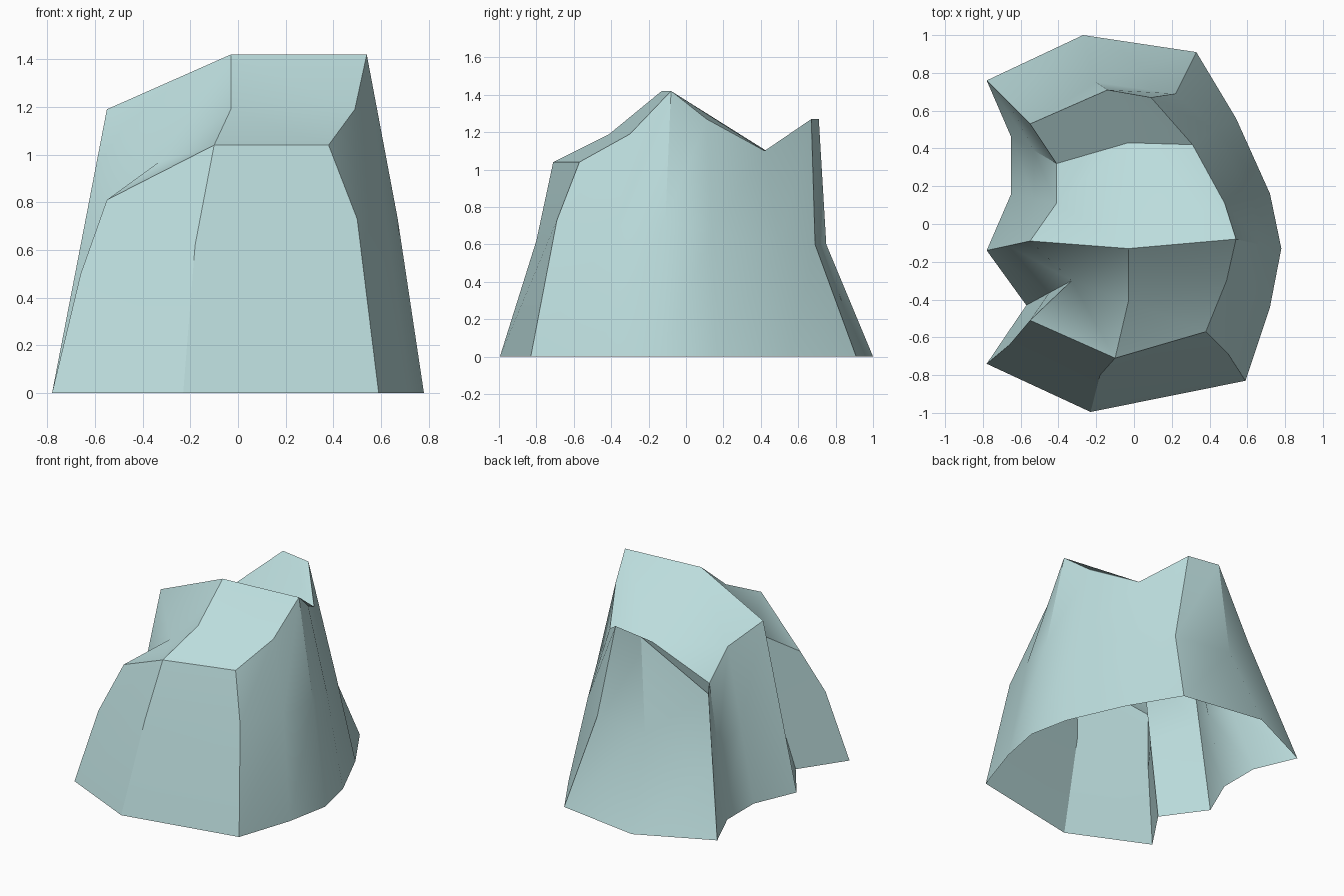
import bpy
import bmesh
import math
from mathutils import Vector

if "Cube" in bpy.data.objects:
    bpy.data.objects.remove(bpy.data.objects["Cube"])

# One pale teal stone colour
stone = bpy.data.materials.new("pale_teal_stone")
stone.diffuse_color = (0.5, 0.72, 0.72, 1)
stone.use_nodes = True
stone.node_tree.nodes["Principled BSDF"].inputs["Base Color"].default_value = stone.diffuse_color

# Wall columns, counter-clockwise from front right: base xy, rim xyz, optional bend point
COLUMNS = [
    ((.59, -.83), (.38, -.57, 1.04), (.50, -.69, .73)),
    ((.72, -.44), (.49, -.30, 1.19), (.62, -.37, .70)),
    ((.78, -.13), (.54, -.08, 1.42), (.67, -.11, .73)),
    ((.72, .16), (.48, .11, 1.27), (.61, .14, .66)),
    ((.54, .56), (.31, .42, 1.10), (.43, .50, .60)),
    ((.33, .91), (.09, .67, 1.27), (.22, .69, .60)),
    ((-.27, 1.0), (-.14, .71, 1.27), (-.20, .75, .60)),
    ((-.78, .76), (-.55, .53, .90), None),
    ((-.65, .46), (-.41, .32, .86), None),
    ((-.65, .16), (-.41, .11, 1.045), None),
    ((-.78, -.14), (-.55, -.09, 1.19), None),
    ((-.57, -.43), (-.33, -.30, .97), None),
    ((-.78, -.74), (-.55, -.51, .81), (-.66, -.64, .50)),
    ((-.23, -.995), (-.10, -.71, 1.04), (-.18, -.80, .62)),
]

bm = bmesh.new()
rings = []
for base, rim, bend in COLUMNS:
    low, high = Vector((*base, 0)), Vector(rim)
    mid = Vector(bend) if bend else low.lerp(high, 0.5)
    rings.append([bm.verts.new(p) for p in (low, mid, high)])

# Outer walls, open underneath
for i, col in enumerate(rings):
    nxt = rings[(i + 1) % len(rings)]
    for k in range(2):
        bm.faces.new((col[k], nxt[k], nxt[k + 1], col[k + 1]))

# Inner crest, step and saddle points
top = {i: col[2] for i, col in enumerate(rings)}
top["crest"] = bm.verts.new((-.03, -.13, 1.42))
top["step"] = bm.verts.new((-.03, -.41, 1.19))
top["saddle"] = bm.verts.new((-.03, .43, 1.10))

# Upper surfaces: front ledges, notch, sloping floor, back slope
for keys in (
    (0, 1, "step", 13), (1, 2, "crest", "step"), (13, "step", 11, 12),
    (10, 11, "crest"), (11, "step", "crest"),
    (2, 3, 4, "saddle"), (2, "saddle", "crest"),
    ("crest", "saddle", 9, 10), ("saddle", 8, 9),
    (4, 5, 6, "saddle"), ("saddle", 6, 7, 8),
):
    bm.faces.new([top[k] for k in keys])

mesh = bpy.data.meshes.new("rock")
bm.to_mesh(mesh)
bm.free()
mesh.materials.append(stone)
rock = bpy.data.objects.new("rock", mesh)
bpy.context.collection.objects.link(rock)

# Soft shading on gentle bends, sharp ridges elsewhere
bpy.context.view_layer.objects.active = rock
rock.select_set(True)
bpy.ops.object.shade_smooth_by_angle(angle=math.radians(30))
